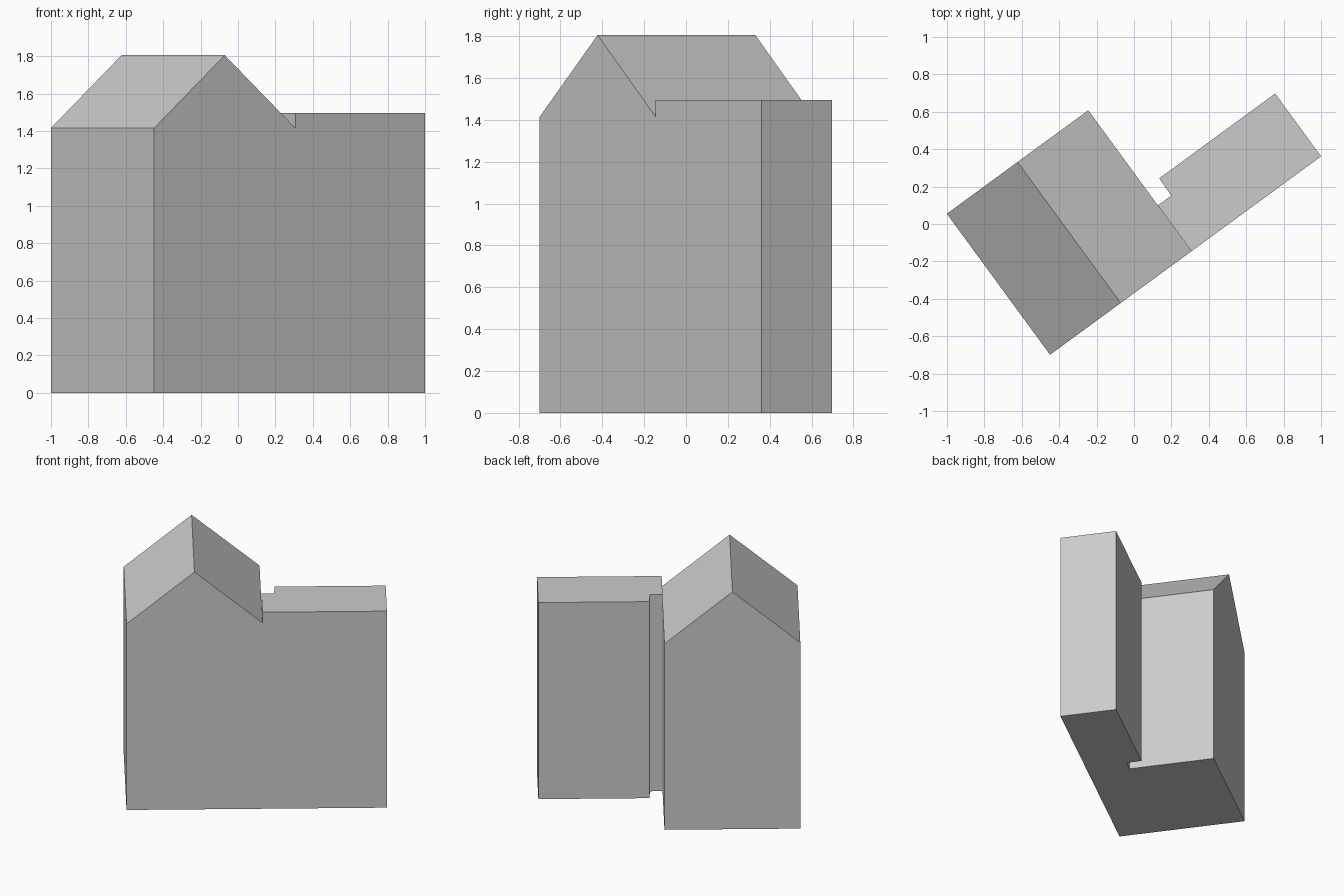
import bpy, bmesh, math
from mathutils import Matrix, Vector

cube = bpy.data.objects.get("Cube")
if cube:
    bpy.data.objects.remove(cube)

grey = bpy.data.materials.new("wall_grey")
grey.use_nodes = True
colour = (0.6, 0.6, 0.6, 1)
grey.diffuse_color = colour
grey.node_tree.nodes["Principled BSDF"].inputs["Base Color"].default_value = colour

# The plan is turned about the front corner of the gabled block
PLACE = Matrix.Translation((-0.449, -0.699, 0)) @ Matrix.Rotation(math.radians(36.2), 4, "Z")
WIDTH, DEPTH = 0.937, 0.934
EAVES, RIDGE, FLAT_TOP = 1.415, 1.805, 1.495


def prism(name, outline, push):
    """Extrude a flat outline along a vector into a closed solid."""
    bm = bmesh.new()
    face = bm.faces.new([bm.verts.new(p) for p in outline])
    moved = bmesh.ops.extrude_face_region(bm, geom=[face], use_keep_orig=True)["geom"]
    verts = [v for v in moved if isinstance(v, bmesh.types.BMVert)]
    bmesh.ops.translate(bm, verts=verts, vec=Vector(push))
    bmesh.ops.recalc_face_normals(bm, faces=bm.faces)
    mesh = bpy.data.meshes.new(name)
    bm.to_mesh(mesh)
    bm.free()
    mesh.materials.append(grey)
    obj = bpy.data.objects.new(name, mesh)
    obj.matrix_world = PLACE
    bpy.context.collection.objects.link(obj)
    return obj


# Main block: gable profile pushed back along its ridge
gable = [(0, 0), (WIDTH, 0), (WIDTH, EAVES), (WIDTH / 2, RIDGE), (0, EAVES)]
prism("gabled_block", [(x, 0, z) for x, z in gable], (0, DEPTH, 0))

# Flat-roofed wing: notched plan raised to its roof
END = 1.796
plan = [(WIDTH, 0), (END, 0), (END, 0.416), (WIDTH + 0.088, 0.416),
        (WIDTH + 0.088, 0.304), (WIDTH, 0.304)]
# The wide part of the wing reaches back past the notch
plan[3:4] = [(1.028, 0.416)]
prism("flat_roofed_wing", [(x, y, 0) for x, y in plan], (0, 0, FLAT_TOP))
